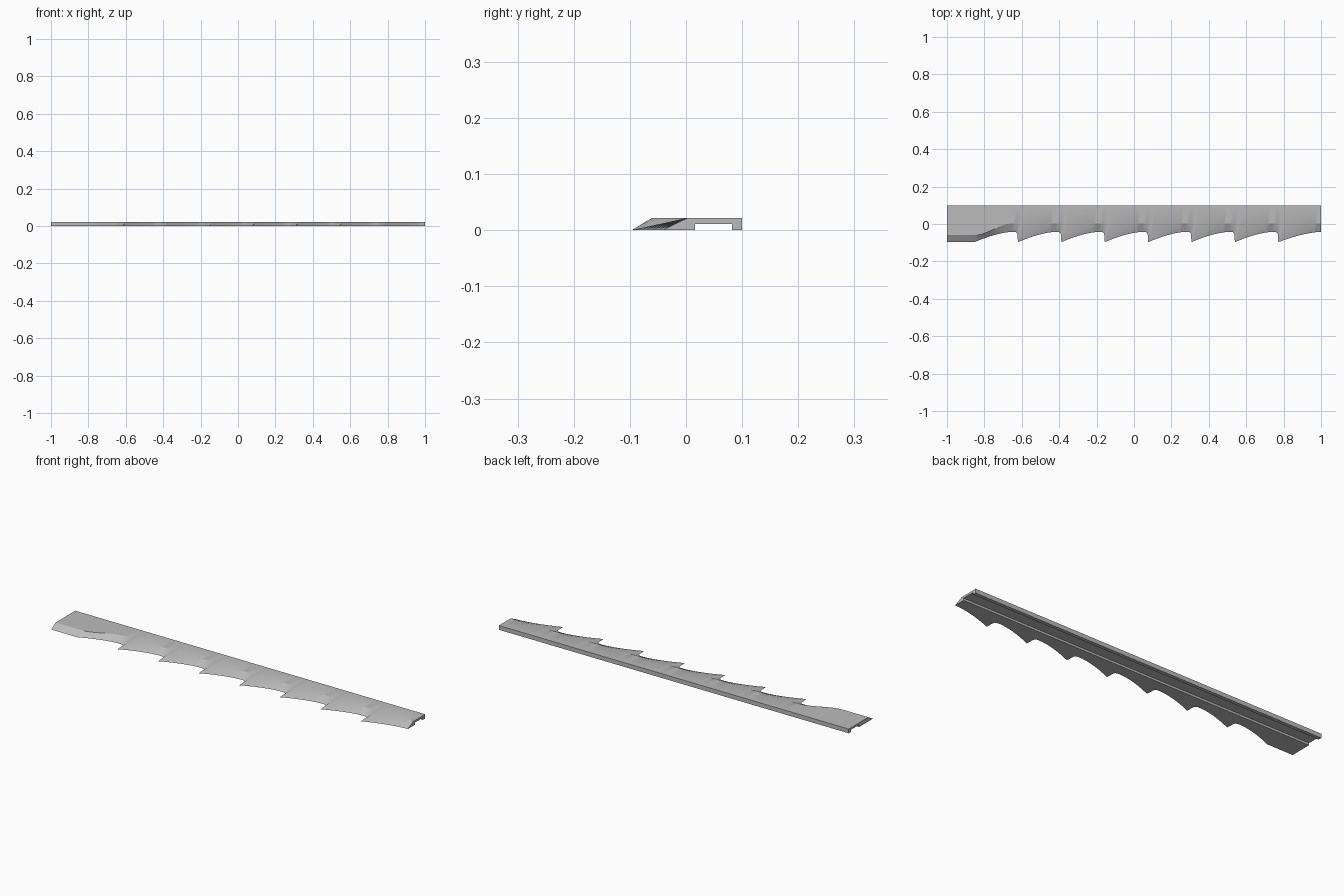
import bpy, bmesh, math

old = bpy.data.objects.get("Cube")
if old:
    bpy.data.objects.remove(old)

HEIGHT, BACK, PITCH, TEETH = 0.022, 0.1, 0.232, 7
TIP, VALLEY, CREST = -0.097, -0.042, 0.003
FIRST = -0.62 - PITCH

grey = bpy.data.materials.new("plain grey")
grey.use_nodes = True
grey.diffuse_color = (0.5, 0.5, 0.5, 1)
grey.node_tree.nodes["Principled BSDF"].inputs["Base Color"].default_value = (0.5, 0.5, 0.5, 1)


def ease(t):
    return t * t * (3 - 2 * t)


# Stations: lower edge x, lower edge y, upper edge x, upper edge y
stations = [(-1, TIP, -1, -0.06)]
for tooth in range(TEETH + 1):
    start = FIRST + PITCH * tooth
    shift = 0.024 if tooth else 0
    last = tooth == TEETH
    span = 1 - start if last else PITCH - 0.03
    steps = 12
    for i in range(steps + 1):
        t = i / steps
        x = start + span * t
        y = VALLEY + (TIP - VALLEY) * (1 - t) ** 1.6
        top = CREST if tooth else -0.06 + (CREST + 0.06) * ease(t)
        stations.append((x, y, x + shift * (1 - t), top))
    if not last:
        # Rounded notch that hooks down to the next tip
        end = start + PITCH
        for dx, y, up in ((-0.014, -0.043, -0.01), (-0.005, -0.048, 0.005),
                          (-0.002, -0.06, 0.014), (-0.002, -0.08, 0.02)):
            stations.append((end + dx, y, end + up, CREST))

# Loft the serrated bar with a groove along its underside
bm = bmesh.new()
groove = ((BACK, HEIGHT), (BACK, 0), (0.082, 0), (0.082, 0.011), (0.016, 0.011), (0.016, 0))
rings = []
for xb, yb, xt, yt in stations:
    ring = [bm.verts.new((xb, yb, 0)), bm.verts.new((xt, yt, HEIGHT))]
    ring += [bm.verts.new((xt, y, z)) for y, z in groove]
    rings.append(ring)
for a, b in zip(rings, rings[1:]):
    for i in range(len(a)):
        j = (i + 1) % len(a)
        bm.faces.new((a[i], a[j], b[j], b[i]))
bm.faces.new(rings[0])
bm.faces.new(rings[-1])
bmesh.ops.recalc_face_normals(bm, faces=bm.faces)
mesh = bpy.data.meshes.new("serrated_bar")
bm.to_mesh(mesh)
bm.free()
mesh.materials.append(grey)
bar = bpy.data.objects.new("serrated_bar", mesh)
bpy.context.collection.objects.link(bar)
bpy.context.view_layer.objects.active = bar
bar.select_set(True)
bpy.ops.object.shade_smooth_by_angle(angle=math.radians(25))
